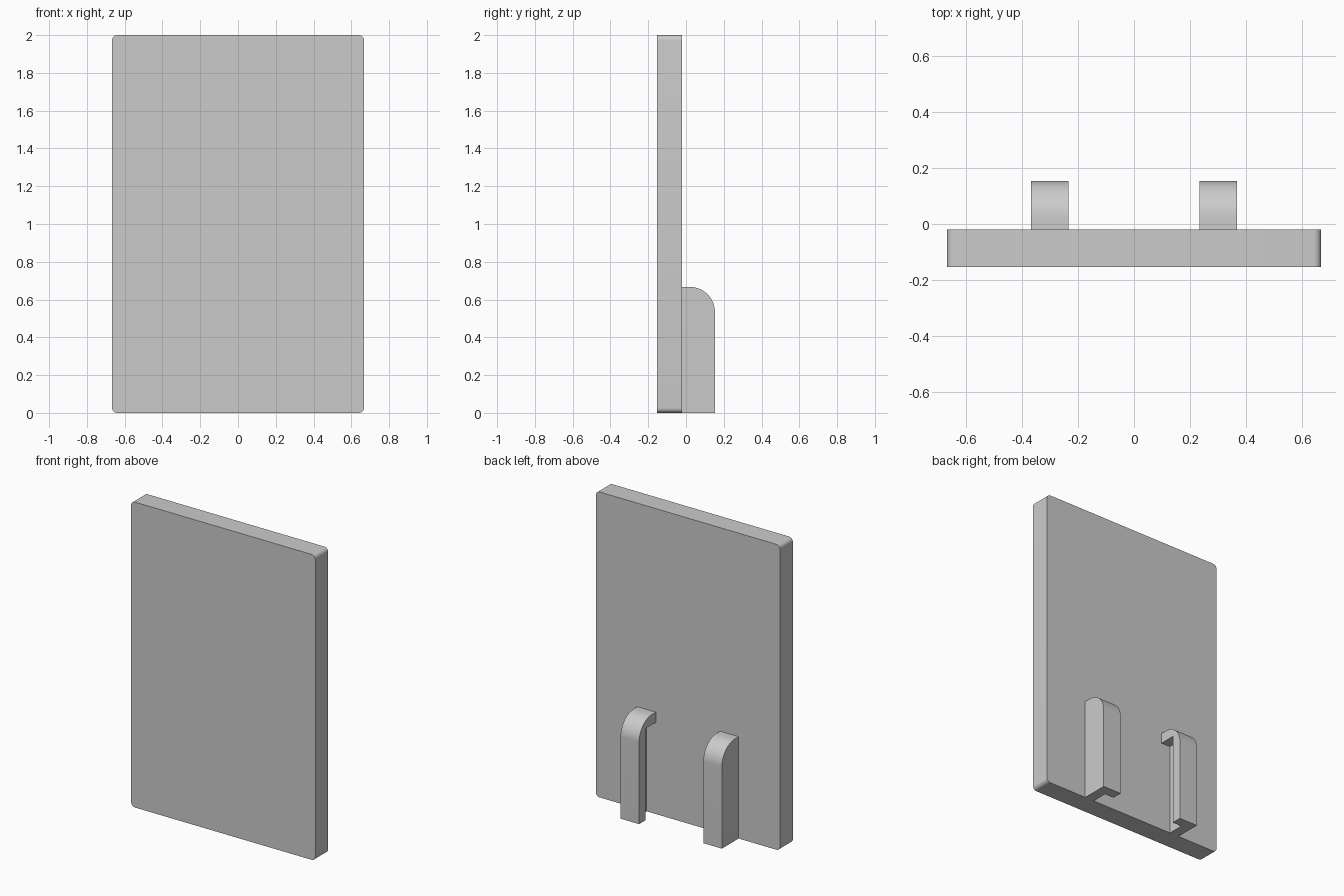
import bpy
import bmesh
import math

cube = bpy.data.objects.get("Cube")
if cube:
    bpy.data.objects.remove(cube, do_unlink=True)

# Overall sizes
HALF_W, HEIGHT = 0.667, 2.0
FRONT, BACK, HOOK_BACK = -0.153, -0.02, 0.153
WALL = 0.067
HOOK_IN, HOOK_OUT, HOOK_TOP = 0.233, 0.367, 0.667

grey = bpy.data.materials.new("plain grey")
grey.use_nodes = True
colour = (0.6, 0.6, 0.6, 1)
grey.diffuse_color = colour
grey.node_tree.nodes["Principled BSDF"].inputs["Base Color"].default_value = colour


def arc(cx, cy, radius, start, steps):
    """Quarter circle of points, counter-clockwise from start degrees."""
    angles = [math.radians(start + 90 * i / steps) for i in range(steps + 1)]
    return [(cx + radius * math.cos(a), cy + radius * math.sin(a)) for a in angles]


def extrude(name, points, depth):
    """Prism from a closed outline of 3D points, pushed along depth."""
    bm = bmesh.new()
    face = bm.faces.new([bm.verts.new(p) for p in points])
    result = bmesh.ops.extrude_face_region(bm, geom=[face], use_keep_orig=True)
    moved = [v for v in result["geom"] if isinstance(v, bmesh.types.BMVert)]
    bmesh.ops.translate(bm, verts=moved, vec=depth)
    bmesh.ops.recalc_face_normals(bm, faces=bm.faces)
    mesh = bpy.data.meshes.new(name)
    bm.to_mesh(mesh)
    bm.free()
    mesh.materials.append(grey)
    obj = bpy.data.objects.new(name, mesh)
    bpy.context.collection.objects.link(obj)
    return obj


def activate(obj):
    bpy.ops.object.select_all(action="DESELECT")
    obj.select_set(True)
    bpy.context.view_layer.objects.active = obj


def smooth(obj):
    activate(obj)
    bpy.ops.object.shade_smooth_by_angle(angle=math.radians(30))


# Board with rounded corners
r = 0.027
x, top = HALF_W - r, HEIGHT - r
outline = (arc(x, top, r, 0, 8) + arc(-x, top, r, 90, 8)
           + arc(-x, r, r, 180, 8) + arc(x, r, r, 270, 8))
board = extrude("board", [(px, FRONT, pz) for px, pz in outline], (0, BACK - FRONT, 0))
smooth(board)

# Hooks with a rounded top, hollow towards the centre, the board and the floor
r = 0.133
profile = [(BACK, 0), (HOOK_BACK, 0)] + arc(HOOK_BACK - r, HOOK_TOP - r, r, 0, 16) + [(BACK, HOOK_TOP)]
y0, y1 = BACK - 0.05, HOOK_BACK - WALL
z0, z1 = -0.1, HOOK_TOP - WALL
hollow = [(y0, z0), (y1, z0), (y1, z1), (y0, z1)]

for side, name in ((1, "left_hook"), (-1, "right_hook")):
    hook = extrude(name, [(side * HOOK_IN, y, z) for y, z in profile],
                   (side * (HOOK_OUT - HOOK_IN), 0, 0))
    start = HOOK_IN - 0.05
    cutter = extrude("hook_cutter", [(side * start, y, z) for y, z in hollow],
                     (side * (HOOK_OUT - WALL - start), 0, 0))
    cutter.hide_render = True
    cut = hook.modifiers.new("hollow", "BOOLEAN")
    cut.operation = "DIFFERENCE"
    cut.solver = "EXACT"
    cut.object = cutter
    activate(hook)
    bpy.ops.object.modifier_apply(modifier=cut.name)
    bpy.data.objects.remove(cutter, do_unlink=True)
    smooth(hook)
